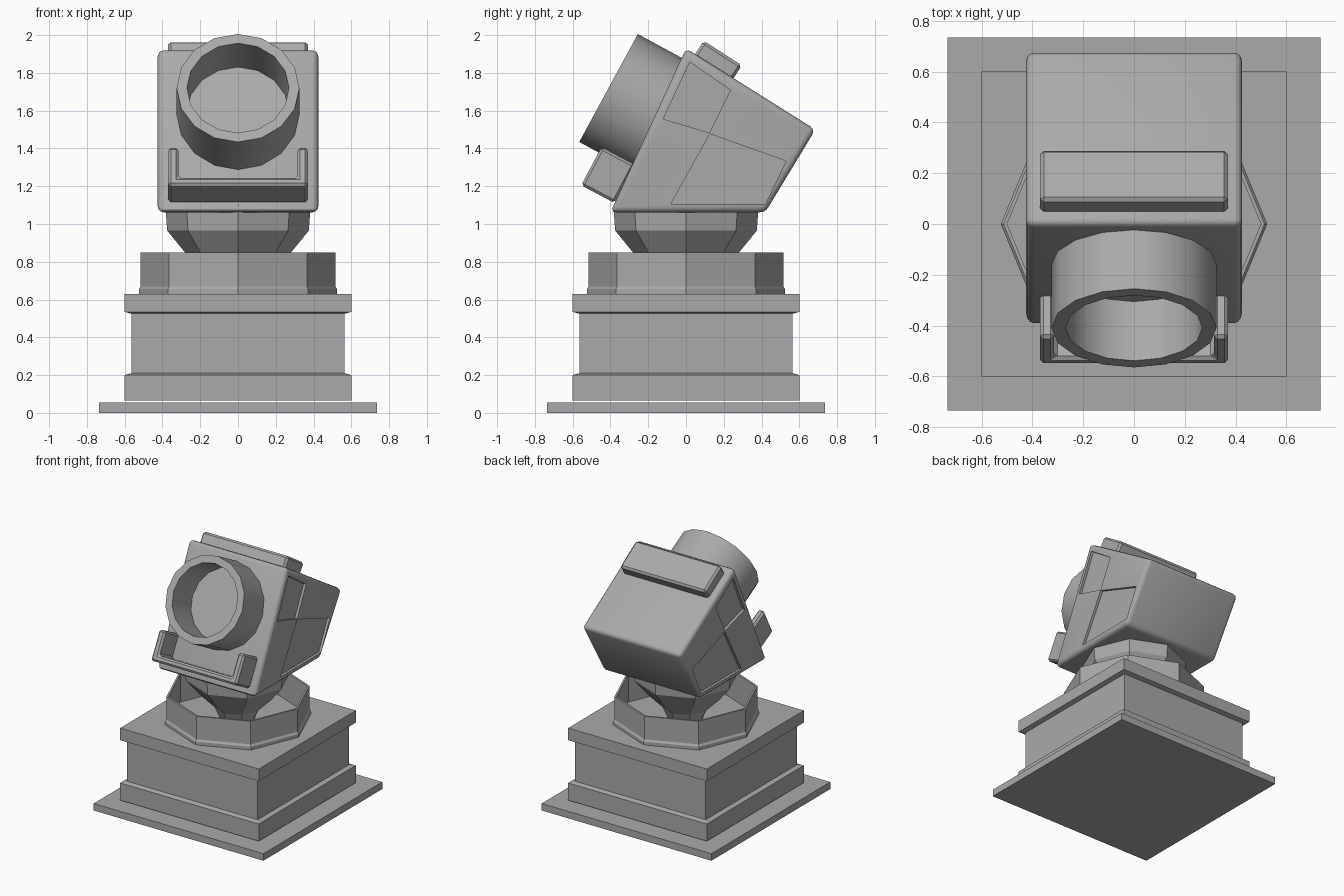
import bpy, bmesh
from math import cos, sin, pi, radians, sqrt
from mathutils import Matrix, Vector

if "Cube" in bpy.data.objects:
    bpy.data.objects.remove(bpy.data.objects["Cube"], do_unlink=True)

grey = bpy.data.materials.new("plain grey")
grey.use_nodes = True
grey.diffuse_color = (0.4, 0.4, 0.4, 1)
grey.node_tree.nodes["Principled BSDF"].inputs["Base Color"].default_value = (0.4, 0.4, 0.4, 1)


def finish(name, bm, matrix=None):
    """Turn a bmesh into a named, coloured object."""
    bmesh.ops.recalc_face_normals(bm, faces=bm.faces)
    if matrix:
        bm.transform(matrix)
    mesh = bpy.data.meshes.new(name)
    bm.to_mesh(mesh)
    bm.free()
    mesh.materials.append(grey)
    obj = bpy.data.objects.new(name, mesh)
    bpy.context.collection.objects.link(obj)
    return obj


def lathe(name, profile, sides, turn=0.0, hollow=False, matrix=None):
    """Spin (radius, height) points; hollow joins the last point to the first."""
    bm = bmesh.new()
    rings = [[bm.verts.new((r * cos(turn + 2 * pi * i / sides),
                            r * sin(turn + 2 * pi * i / sides), z))
              for i in range(sides)] for r, z in profile]
    pairs = list(zip(rings, rings[1:]))
    if hollow:
        pairs.append((rings[-1], rings[0]))
    else:
        bm.faces.new(rings[0])
        bm.faces.new(rings[-1])
    for a, b in pairs:
        for i in range(sides):
            j = (i + 1) % sides
            bm.faces.new((a[i], a[j], b[j], b[i]))
    return finish(name, bm, matrix)


def prism(name, outline, near, far, matrix=None):
    """Extrude a 2D outline lying in local xy from z = near to z = far."""
    bm = bmesh.new()
    face = bm.faces.new([bm.verts.new((x, y, near)) for x, y in outline])
    new = bmesh.ops.extrude_face_region(bm, geom=[face])["geom"]
    verts = [v for v in new if isinstance(v, bmesh.types.BMVert)]
    bmesh.ops.translate(bm, verts=verts, vec=(0, 0, far - near))
    return finish(name, bm, matrix)


def square(profile):
    return [(r * sqrt(2), z) for r, z in profile]


def frame(origin, tilt):
    """Local x is sideways, y runs up a face leaning back, z points out of it."""
    t = radians(tilt)
    up = Vector((0, sin(t), cos(t)))
    out = Vector((0, -cos(t), sin(t)))
    axes = Matrix((Vector((1, 0, 0)), up, out)).transposed().to_4x4()
    return Matrix.Translation(origin) @ axes


def select(obj):
    bpy.ops.object.select_all(action="DESELECT")
    obj.select_set(True)
    bpy.context.view_layer.objects.active = obj


def bevel(obj, width, segments=1):
    mod = obj.modifiers.new("bevel", "BEVEL")
    mod.width, mod.segments = width, segments
    select(obj)
    bpy.ops.object.modifier_apply(modifier=mod.name)


def smooth(obj, angle):
    select(obj)
    bpy.ops.object.shade_smooth_by_angle(angle=radians(angle))


# Stepped square base
lathe("base_plate", square([(0.735, 0), (0.735, 0.055)]), 4, pi / 4)
lathe("pedestal", square([(0.6, 0.065), (0.6, 0.2), (0.565, 0.21),
                          (0.565, 0.525), (0.6, 0.535), (0.6, 0.63)]), 4, pi / 4)

# Eight-sided collar and the bowl-shaped neck inside it
lathe("collar", [(0.525, 0.63), (0.525, 0.655), (0.515, 0.67), (0.515, 0.85),
                 (0.5, 0.85), (0.5, 0.63)], 8, hollow=True)
lathe("neck", [(0.12, 0.63), (0.17, 0.74), (0.285, 0.855), (0.375, 0.965),
               (0.385, 1.1)], 8)

# Head: side outline pushed across the width (local x, y, z become y, z, x)
sideways = Matrix(((0, 0, 1, 0), (1, 0, 0, 0), (0, 1, 0, 0), (0, 0, 0, 1)))
head = prism("head", [(0, 1.93), (0.685, 1.5), (0.42, 1.062), (-0.4, 1.062)],
             -0.425, 0.425, sideways)
bevel(head, 0.03, 3)

# Shallow recesses on both cheeks
recesses = [
    [(0.02, 1.857), (0.235, 1.709), (0.124, 1.483), (-0.12, 1.556)],
    [(0.126, 1.477), (0.53, 1.333), (0.42, 1.106), (-0.08, 1.106)],
]
for side in (-1, 1):
    for outline in recesses:
        cutter = prism("recess_cutter", outline, side * 0.405, side * 0.5, sideways)
        cutter.hide_render = True
        cut = head.modifiers.new("cut", "BOOLEAN")
        cut.object, cut.operation, cut.solver = cutter, "DIFFERENCE", "EXACT"
        select(head)
        bpy.ops.object.modifier_apply(modifier=cut.name)
        bpy.data.objects.remove(cutter, do_unlink=True)
smooth(head, 40)

# Lens tube with a flat glass disc at its bottom
lens_frame = frame((0, -0.41, 1.72), 28.5)
lens = lathe("lens_tube", [(0.325, -0.45), (0.325, 0), (0.27, 0), (0.27, -0.45)],
             16, hollow=True, matrix=lens_frame)
smooth(lens, 30)
lathe("lens_disc", [(0.28, -0.3), (0.28, -0.265)], 16, matrix=lens_frame)

# Raised bar across the top of the head
top_bar = prism("top_bar", [(-0.37, -0.12), (0.37, -0.12), (0.37, 0.12), (-0.37, 0.12)],
                -0.14, 0, frame((0, 0.195, 1.905), 90 + 33))
top_bar.data.transform(Matrix.Identity(4))
bevel(top_bar, 0.015)

# U-shaped bracket below the lens
half = [(0.37, 0), (0.37, 0.23), (0.315, 0.23), (0.315, 0.05)]
bracket = prism("front_bracket", half + [(-x, y) for x, y in reversed(half)],
                -0.2, 0, frame((0, -0.555, 1.205), 28))
bevel(bracket, 0.014)
